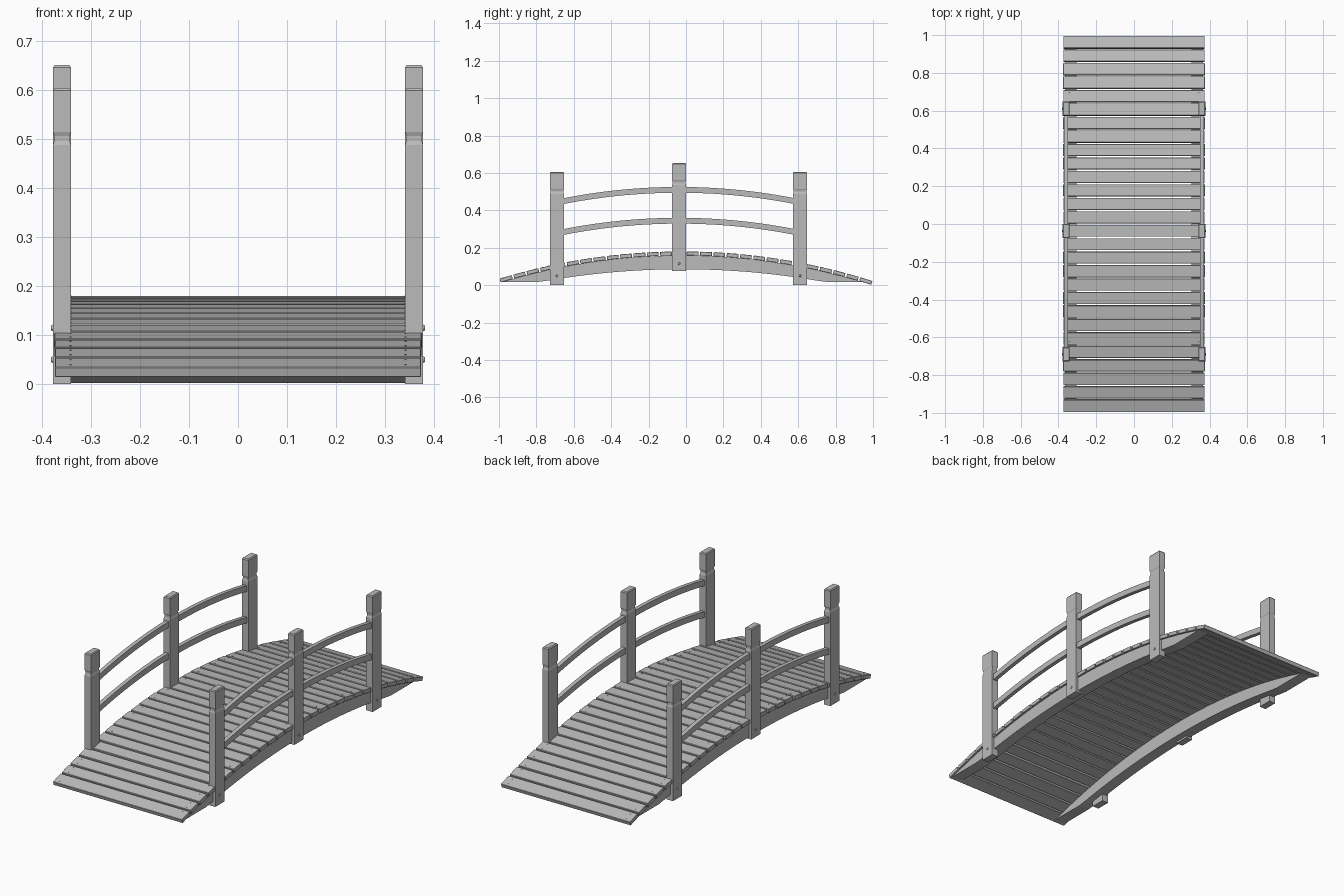
import bpy, bmesh, math, random
from mathutils import Matrix, Vector

random.seed(4)
if "Cube" in bpy.data.objects:
    bpy.data.objects.remove(bpy.data.objects["Cube"], do_unlink=True)

wood = bpy.data.materials.new("grey_wood")
wood.use_nodes = True
wood.diffuse_color = (0.5, 0.5, 0.5, 1)
wood.node_tree.nodes["Principled BSDF"].inputs["Base Color"].default_value = (0.5, 0.5, 0.5, 1)

DECK_TOP, DECK_R, DECK_MID = 0.18, 3.35, -0.02
PLANK_T = 0.021
POSTS = {"front": (-0.69, 0.0, 0.605), "middle": (-0.037, 0.075, 0.652), "back": (0.61, 0.0, 0.605)}
SIDES = {"left": 1, "right": -1}


def arc(y, top, radius, mid):
    """Height of an arch of the given radius at y."""
    return top - radius + math.sqrt(radius ** 2 - (y - mid) ** 2)


def finish(name, bm):
    bmesh.ops.recalc_face_normals(bm, faces=bm.faces)
    mesh = bpy.data.meshes.new(name)
    bm.to_mesh(mesh)
    bm.free()
    mesh.materials.append(wood)
    obj = bpy.data.objects.new(name, mesh)
    bpy.context.collection.objects.link(obj)
    return obj


def side_extrusion(name, outline, x0, x1):
    """Extrude a (y, z) outline from x0 to x1."""
    bm = bmesh.new()
    face = bm.faces.new([bm.verts.new((x0, y, z)) for y, z in outline])
    new = bmesh.ops.extrude_face_region(bm, geom=[face])["geom"]
    verts = [v for v in new if isinstance(v, bmesh.types.BMVert)]
    bmesh.ops.translate(bm, verts=verts, vec=(x1 - x0, 0, 0))
    return finish(name, bm)


def spread(a, b, n):
    return [a + (b - a) * i / n for i in range(n + 1)]


# Deck planks laid along the arch, each with a pair of nails at both ends
COUNT = 28
pitch = 2.0 / COUNT
for i in range(COUNT):
    y = -1 + pitch * (i + 0.5)
    width = pitch - random.uniform(0.006, 0.01)
    if i in (0, COUNT - 1):
        width = pitch - 0.004
    tilt = Matrix.Rotation(-math.asin((y - DECK_MID) / DECK_R), 4, "X")
    place = Matrix.Translation((0, y, arc(y, DECK_TOP, DECK_R, DECK_MID))) @ tilt
    bm = bmesh.new()
    size = Matrix.Diagonal((0.75 + random.uniform(-0.003, 0.002), width, PLANK_T, 1))
    bmesh.ops.create_cube(bm, size=1, matrix=place @ Matrix.Translation((0, 0, -PLANK_T / 2)) @ size)
    bmesh.ops.bevel(bm, geom=bm.edges[:], offset=0.0015, segments=1, affect="EDGES")
    for x in (-0.342, 0.342):
        for dy in (-0.018, 0.018):
            bmesh.ops.create_cone(bm, cap_ends=True, segments=6, radius1=0.002, radius2=0.002,
                                  depth=0.002, matrix=place @ Matrix.Translation((x, dy, 0)))
    finish(f"deck_plank_{i + 1}", bm)

# Arched side beams with flat feet at both ends
beam_ys = spread(-0.978, 0.938, 40)
beam = [(y, arc(y, DECK_TOP - PLANK_T, DECK_R - PLANK_T, DECK_MID)) for y in beam_ys]
beam += [(y, max(0.018, arc(y, 0.085, 4.3, DECK_MID))) for y in reversed(beam_ys[1:-1])]
for side, s in SIDES.items():
    side_extrusion(f"{side}_beam", beam, s * 0.305, s * 0.365)


# Posts with a shallow neck below the head and a chamfered top
def post(name, s, y, bottom, top):
    rings = [(bottom, 0), (top - 0.117, 0), (top - 0.108, 0.003), (top - 0.098, 0.003),
             (top - 0.09, 0), (top - 0.005, 0), (top, 0.004)]
    bm = bmesh.new()
    loops = []
    for z, inset in rings:
        hx, hy = 0.0185 - inset, 0.0375 - inset
        loops.append([bm.verts.new((s * 0.3595 + a * hx, y + b * hy, z))
                      for a, b in ((-1, -1), (1, -1), (1, 1), (-1, 1))])
    for low, high in zip(loops, loops[1:]):
        for k in range(4):
            n = (k + 1) % 4
            bm.faces.new((low[k], low[n], high[n], high[k]))
    bm.faces.new(loops[0])
    bm.faces.new(loops[-1])
    finish(name, bm)


for side, s in SIDES.items():
    for where, (y, bottom, top) in POSTS.items():
        post(f"{side}_{where}_post", s, y, bottom, top)
        # Domed bolt head on the outside of each post
        bolt_z = 0.115 if where == "middle" else 0.05
        bm = bmesh.new()
        turn = Matrix.Rotation(s * math.pi / 2, 4, "Y")
        bmesh.ops.create_cone(bm, cap_ends=True, segments=12, radius1=0.008, radius2=0.005, depth=0.006,
                              matrix=Matrix.Translation((s * 0.3785, y, bolt_z)) @ turn)
        finish(f"{side}_{where}_bolt", bm)

# Curved handrails between neighbouring posts
spans = [("front", "middle"), ("middle", "back")]
for side, s in SIDES.items():
    for level, crown in (("upper", 0.525), ("lower", 0.36)):
        for a, b in spans:
            ys = spread(POSTS[a][0] + 0.02, POSTS[b][0] - 0.02, 16)
            rail = [(y, arc(y, crown, 3.2, -0.037)) for y in ys]
            rail += [(y, z - 0.031) for y, z in reversed(rail)]
            side_extrusion(f"{side}_{level}_{a}_rail", rail, s * 0.35, s * 0.371)
